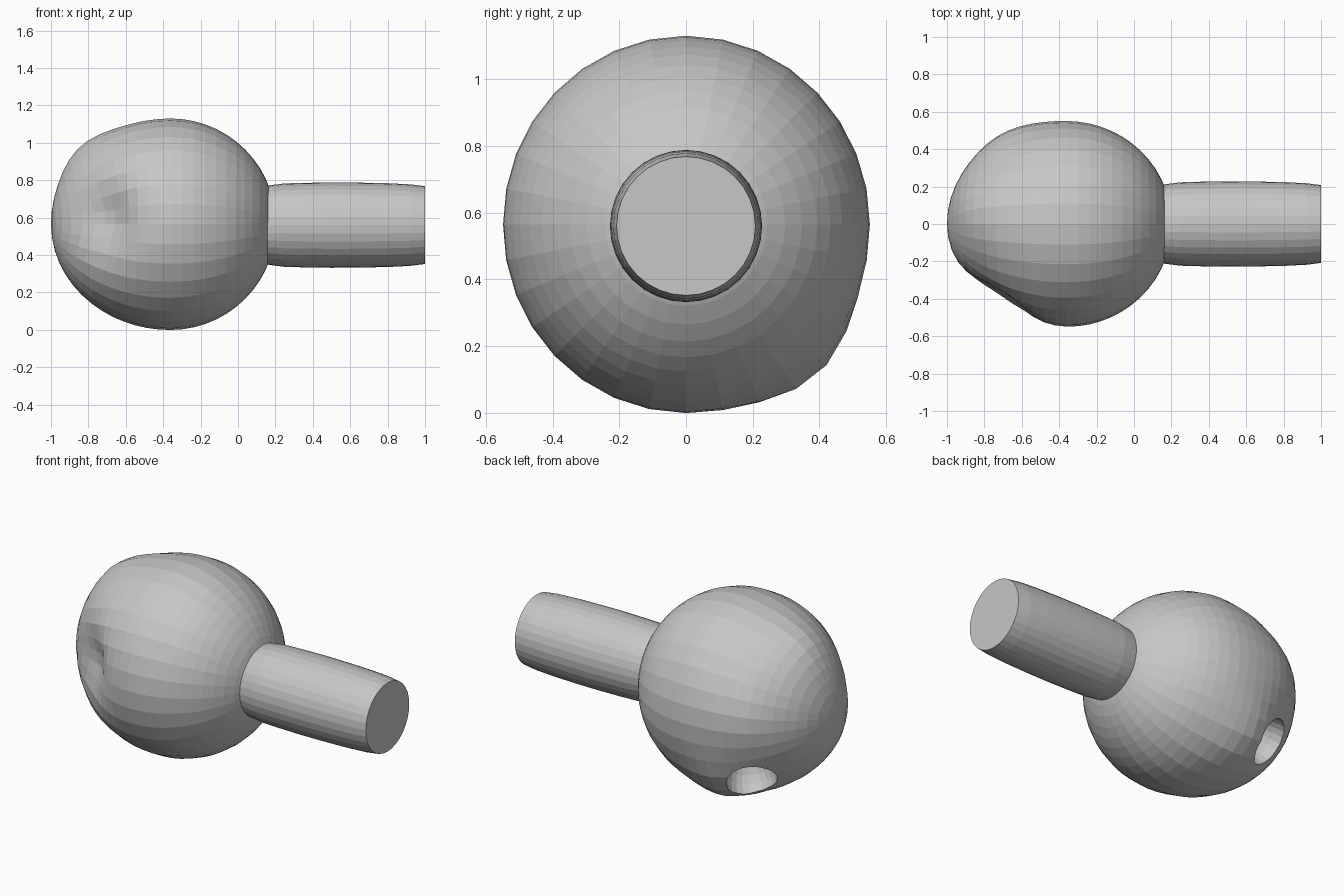
import bpy, bmesh, math
from mathutils import Vector, Matrix

cube = bpy.data.objects.get("Cube")
if cube:
    bpy.data.objects.remove(cube, do_unlink=True)

grey = bpy.data.materials.new("plain_grey")
grey.use_nodes = True
colour = (0.57, 0.57, 0.57, 1)
grey.diffuse_color = colour
grey.node_tree.nodes["Principled BSDF"].inputs["Base Color"].default_value = colour

CENTRE = Vector((-0.36, 0, 0.565))
ALONG_X = Matrix.Rotation(math.pi / 2, 4, 'Y')


def make_object(name, bm):
    bmesh.ops.recalc_face_normals(bm, faces=bm.faces)
    mesh = bpy.data.meshes.new(name)
    bm.to_mesh(mesh)
    bm.free()
    mesh.materials.append(grey)
    obj = bpy.data.objects.new(name, mesh)
    bpy.context.collection.objects.link(obj)
    return obj


# Sculpted head: direction, height and softness of each bulge or dent
SCULPT = [
    ((-0.25, 0.65, -0.72), 0.05, 0.06),    # swelling beside the socket
    ((-0.76, 0.08, 0.64), 0.035, 0.05),    # upper brow
    ((-0.57, 0.80, 0.10), 0.02, 0.06),     # back swelling
    ((-0.66, -0.75, 0.05), -0.11, 0.06),   # front dent
]
bm = bmesh.new()
bmesh.ops.create_uvsphere(bm, u_segments=32, v_segments=28, radius=1, matrix=ALONG_X)
for v in bm.verts:
    n = v.co.normalized()
    rx = 0.64 if n.x < 0 else 0.563
    r = 1 / math.sqrt((n.x / rx) ** 2 + (n.y / 0.55) ** 2 + (n.z / 0.565) ** 2)
    for d, height, soft in SCULPT:
        r += height * math.exp((n.dot(Vector(d).normalized()) - 1) / soft)
    v.co = CENTRE + n * r
head = make_object("head", bm)

# Round socket cut into the lower back of the head
axis = Vector((-0.55, 0.59, -0.59)).normalized()
bm = bmesh.new()
place = (Matrix.Translation(CENTRE + axis * 0.575)
         @ axis.to_track_quat('Z', 'Y').to_matrix().to_4x4()
         @ Matrix.Diagonal((0.142, 0.142, 0.19, 1)))
bmesh.ops.create_uvsphere(bm, u_segments=24, v_segments=12, radius=1, matrix=place)
cutter = make_object("socket_cutter", bm)
cutter.hide_render = True
cut = head.modifiers.new("socket", 'BOOLEAN')
cut.operation = 'DIFFERENCE'
cut.solver = 'EXACT'
cut.object = cutter
graph = bpy.context.evaluated_depsgraph_get()
head_mesh = bpy.data.meshes.new_from_object(head.evaluated_get(graph))
head.modifiers.clear()
head.data = head_mesh
bpy.data.objects.remove(cutter, do_unlink=True)

# Slightly barrelled shaft, as (x, radius) rings
PROFILE = [(0.12, 0.205), (0.17, 0.213), (0.25, 0.223), (0.36, 0.226), (0.5, 0.228),
           (0.65, 0.227), (0.8, 0.224), (0.92, 0.218), (1.0, 0.208)]
SIDES = 32
bm = bmesh.new()
rings = []
for x, r in PROFILE:
    angles = [2 * math.pi * i / SIDES for i in range(SIDES)]
    rings.append([bm.verts.new((x, r * math.cos(a), 0.56 + r * math.sin(a))) for a in angles])
for a, b in zip(rings, rings[1:]):
    for i in range(SIDES):
        j = (i + 1) % SIDES
        bm.faces.new((a[i], a[j], b[j], b[i]))
bm.faces.new(rings[0])
bm.faces.new(rings[-1])
make_object("shaft", bm)
